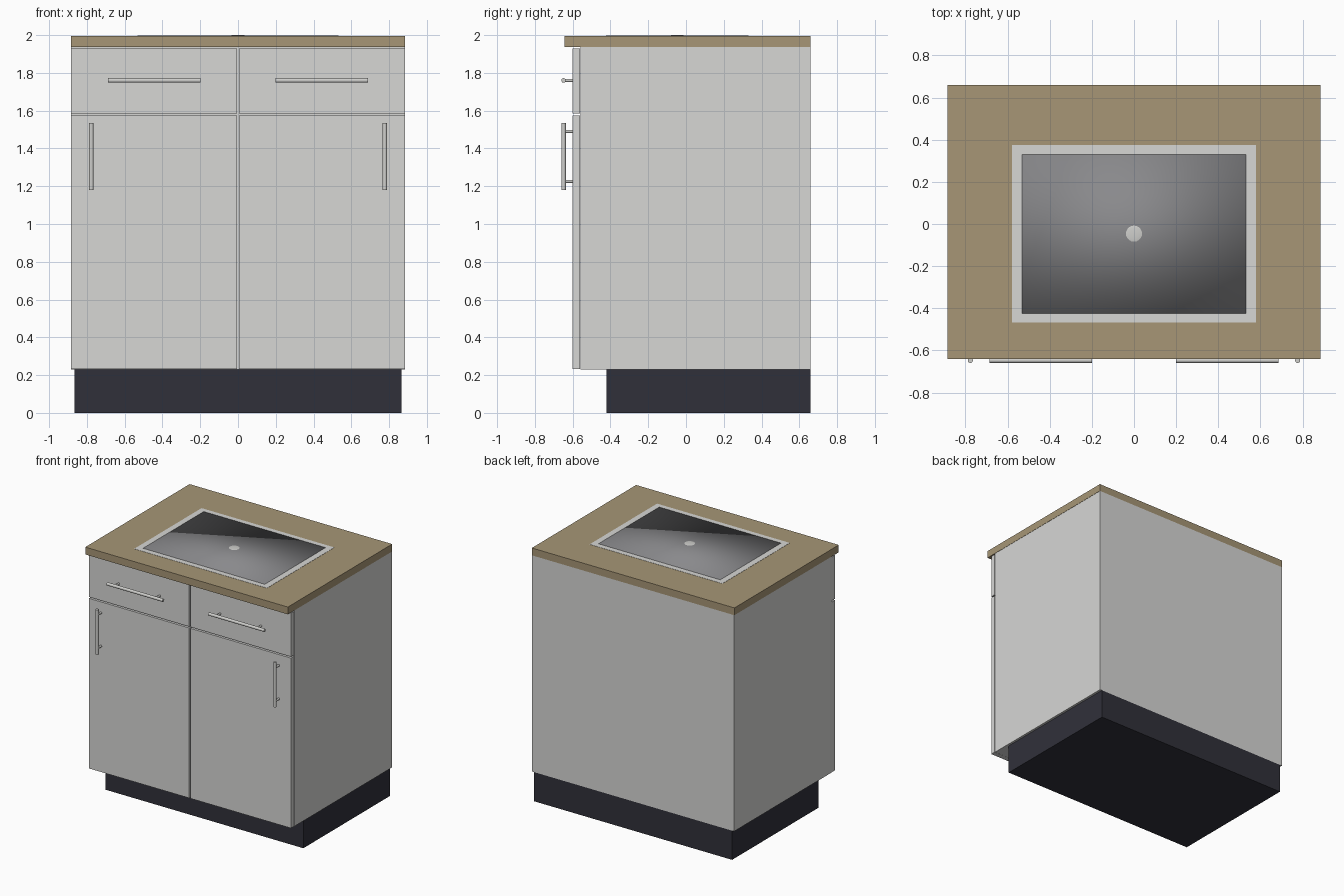
import bpy, math

if "Cube" in bpy.data.objects:
    bpy.data.objects.remove(bpy.data.objects["Cube"])


def material(name, rgb):
    m = bpy.data.materials.new(name)
    m.diffuse_color = (*rgb, 1.0)
    m.use_nodes = True
    m.node_tree.nodes["Principled BSDF"].inputs["Base Color"].default_value = m.diffuse_color
    return m


WHITE = material("cabinet_white", (0.68, 0.68, 0.665))
WOOD = material("worktop_wood", (0.385, 0.305, 0.18))
DARK = material("plinth_dark", (0.030, 0.030, 0.042))
STEEL = material("basin_steel", (0.25, 0.25, 0.26))
METAL = material("handle_metal", (0.62, 0.62, 0.60))


def box(name, x, y, z, mat):
    """Box from (min, max) ranges on each axis."""
    bpy.ops.mesh.primitive_cube_add(size=1, location=[(a + b) / 2 for a, b in (x, y, z)])
    ob = bpy.context.object
    ob.name = name
    ob.scale = [b - a for a, b in (x, y, z)]
    bpy.ops.object.transform_apply(location=False, rotation=False, scale=True)
    ob.data.materials.append(mat)
    return ob


def rod(name, centre, axis, length, radius):
    """Smooth metal cylinder along the x, y or z axis."""
    turn = {"x": (0, math.pi / 2, 0), "y": (math.pi / 2, 0, 0), "z": (0, 0, 0)}[axis]
    bpy.ops.mesh.primitive_cylinder_add(vertices=20, radius=radius, depth=length,
                                        location=centre, rotation=turn)
    ob = bpy.context.object
    ob.name = name
    ob.data.materials.append(METAL)
    bpy.ops.object.shade_smooth_by_angle(angle=math.radians(40))


# Plinth, carcass and worktop
box("plinth", (-0.865, 0.865), (-0.42, 0.66), (0, 0.23), DARK)
box("carcass", (-0.883, 0.883), (-0.558, 0.66), (0.23, 1.937), WHITE)
box("worktop", (-0.885, 0.885), (-0.642, 0.66), (1.937, 1.995), WOOD)

# Drawer fronts, doors and their bar handles, one set on each side
BAR_Y, BAR_R = -0.648, 0.012
for side, s in (("left", -1), ("right", 1)):
    span = sorted((s * 0.006, s * 0.883))
    box(side + "_drawer_front", span, (-0.60, -0.562), (1.586, 1.93), WHITE)
    box(side + "_door", span, (-0.60, -0.562), (0.232, 1.575), WHITE)

    rod(side + "_drawer_handle", (s * 0.443, BAR_Y, 1.76), "x", 0.488, BAR_R)
    for i, x in enumerate((0.264, 0.622)):
        rod(f"{side}_drawer_handle_post_{i}", (s * x, -0.623, 1.76), "y", 0.05, 0.008)

    rod(side + "_door_handle", (s * 0.777, BAR_Y, 1.358), "z", 0.354, BAR_R)
    for i, z in enumerate((1.226, 1.49)):
        rod(f"{side}_door_handle_post_{i}", (s * 0.777, -0.623, z), "y", 0.05, 0.008)

# Sink: pale rim plate, softly shaded steel basin plate and domed drain
box("sink_rim", (-0.58, 0.58), (-0.467, 0.374), (1.99, 1.9965), WHITE)
box("sink_basin", (-0.531, 0.531), (-0.424, 0.331), (1.991, 1.9985), STEEL)
bpy.ops.object.shade_smooth()

bpy.ops.mesh.primitive_uv_sphere_add(segments=20, ring_count=10, radius=1,
                                     location=(0, -0.046, 1.996))
drain = bpy.context.object
drain.name = "sink_drain"
drain.scale = (0.045, 0.045, 0.005)
bpy.ops.object.transform_apply(location=False, rotation=False, scale=True)
drain.data.materials.append(METAL)
bpy.ops.object.shade_smooth()
